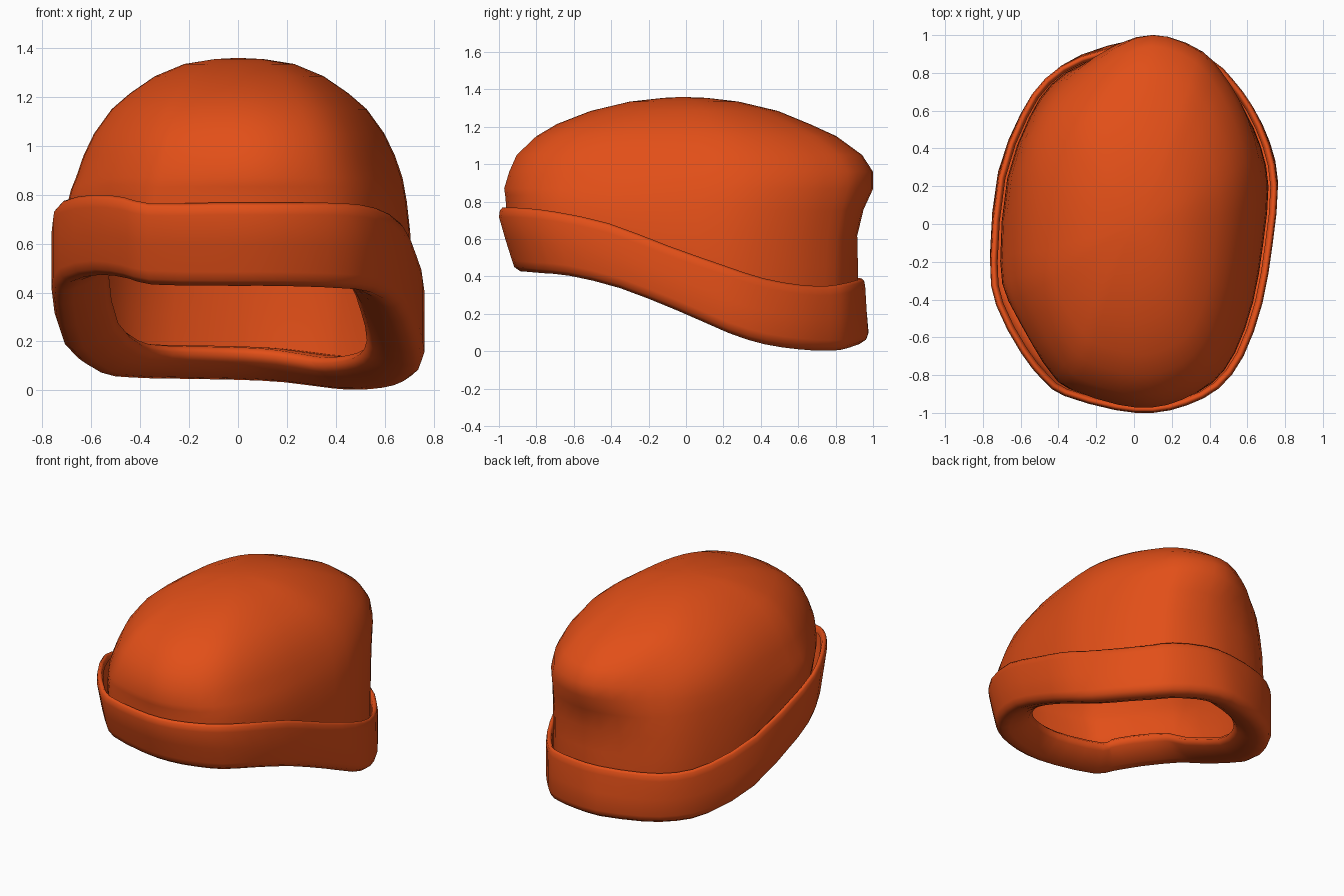
import bpy, bmesh
from math import exp
from mathutils import Vector

if "Cube" in bpy.data.objects:
    bpy.data.objects.remove(bpy.data.objects["Cube"])

# band outline, counter-clockwise from the front: x, y, top height, bottom height
PTS = [(.1, -1, .768, .425), (.28, -.96, .768, .422), (.45, -.87, .765, .415), (.58, -.70, .745, .40),
       (.68, -.42, .685, .335), (.735, -.1, .565, .215), (.762, .2, .46, .095), (.72, .42, .39, .035),
       (.63, .62, .355, .008), (.52, .77, .35, .0), (.41, .87, .365, .005), (.2, .945, .385, .03),
       (0, .955, .39, .04), (-.28, .89, .395, .045), (-.47, .77, .4, .05), (-.6, .58, .43, .07),
       (-.72, .25, .53, .165), (-.762, -.2, .70, .35), (-.73, -.43, .775, .44), (-.6, -.68, .80, .47),
       (-.48, -.83, .79, .455), (-.37, -.91, .765, .43), (-.1, -.985, .768, .425)]


def smooth_loop(pts, n=2):
    out, c = [], len(pts)
    for i in range(c):
        a, b, d, e = (Vector(pts[(i + k) % c]) for k in (-1, 0, 1, 2))
        for j in range(n):
            t = j / n
            out.append(.5 * (2 * b + (d - a) * t + (2 * a - 5 * b + 4 * d - e) * t * t
                             + (3 * b - a - 3 * d + e) * t ** 3))
    return out


LOOP = smooth_loop(PTS)
N = len(LOOP)
NORMALS = []
for i in range(N):
    t = LOOP[(i + 2) % N] - LOOP[i - 2]
    NORMALS.append(Vector((t[1], -t[0])).normalized())

mat = bpy.data.materials.new("orange_knit")
mat.diffuse_color = (.76, .078, .009, 1)
mat.use_nodes = True
mat.node_tree.nodes["Principled BSDF"].inputs["Base Color"].default_value = mat.diffuse_color


def loft(name, rings, cap=None, flip=False):
    bm = bmesh.new()
    rows = [[bm.verts.new(p) for p in r] for r in rings]
    for a, b in zip(rows, rows[1:]):
        for i in range(N):
            j = (i + 1) % N
            bm.faces.new((a[i], a[j], b[j], b[i]))
    if cap:
        tip = bm.verts.new(cap)
        for i in range(N):
            bm.faces.new((rows[-1][i], rows[-1][(i + 1) % N], tip))
    if flip:
        bmesh.ops.reverse_faces(bm, faces=bm.faces[:])
    me = bpy.data.meshes.new(name)
    bm.to_mesh(me)
    bm.free()
    for p in me.polygons:
        p.use_smooth = True
    me.materials.append(mat)
    ob = bpy.data.objects.new(name, me)
    bpy.context.collection.objects.link(ob)
    return ob


def push(ring, centre, radius, dx, dy):
    """Soft local push of a ring in plan, measured on the band outline."""
    for v, p in zip(ring, LOOP):
        w = exp(-((p[0] - centre[0]) ** 2 + (p[1] - centre[1]) ** 2) / radius ** 2)
        v.x += dx * w
        v.y += dy * w
    return ring


# folded band: inset, height fraction (1 top, 0 bottom), extra height
PROFILE = [(.04, 1, -.04), (.032, 1, -.012), (.018, 1, 0), (.005, 1, -.015), (0, 1, -.05),
           (0, .5, 0), (0, 0, .06), (.012, 0, .025), (.045, 0, .003), (.09, 0, .01),
           (.15, 0, .035), (.21, 0, .075), (.235, 0, .11), (.21, 0, .135), (.13, 0, .14), (.06, 0, .14)]


def band_ring(inset, f, dz):
    ring = []
    for p, n in zip(LOOP, NORMALS):
        back = max(0, min(1, p[1] / .8))
        lean = (.045 - .025 * p[1] - .06 * abs(p[0]) * back) * (1 - f)
        q = Vector((p[0], p[1])) - n * inset
        ring.append(Vector((q.x, q.y + lean, p[3] + (p[2] - p[3]) * f + dz)))
    return ring


loft("folded_band", [band_ring(*r) for r in PROFILE], flip=True)


# crown: tilted lower rings blend into level upper rings
def level_ring(z, rx, front, back, pull=0):
    cy, ry = (front + back) / 2, (back - front) / 2
    ring = [Vector((p[0] / .762 * rx + .005, cy + (p[1] + .022) / .978 * ry, z)) for p in LOOP]
    push(ring, (-.42, .82), .32, pull * .6, -pull * .8)     # back left slopes in
    return push(ring, (.22, .95), .22, 0, pull * .12)       # rounded bump at the back


base = [Vector((p[0] - n.x * .05, p[1] - n.y * .04, p[2] - .08)) for p, n in zip(LOOP, NORMALS)]
push(base, (-.65, -.6), .3, .025, .015)
upper = [level_ring(*r) for r in [(.87, .668, -.972, .995, .07), (.96, .637, -.945, .993, .09),
                                  (1.05, .594, -.905, .935, .08), (1.15, .522, -.80, .80, .04),
                                  (1.215, .447, -.69, .66), (1.285, .345, -.51, .49),
                                  (1.335, .225, -.30, .28), (1.355, .1, -.12, .11)]]
lower = [band_ring(.06, 0, .14), base]
for tz, txy, dent in ((.3, .06, .005), (.55, .2, .02), (.8, .55, .015)):
    ring = [Vector((a.x + (b.x - a.x) * txy, a.y + (b.y - a.y) * txy, a.z + (b.z - a.z) * tz))
            for a, b in zip(base, upper[0])]
    lower.append(push(ring, (.08, .95), .25, 0, -dent))
loft("crown", lower + upper, cap=(0, -.02, 1.36))
